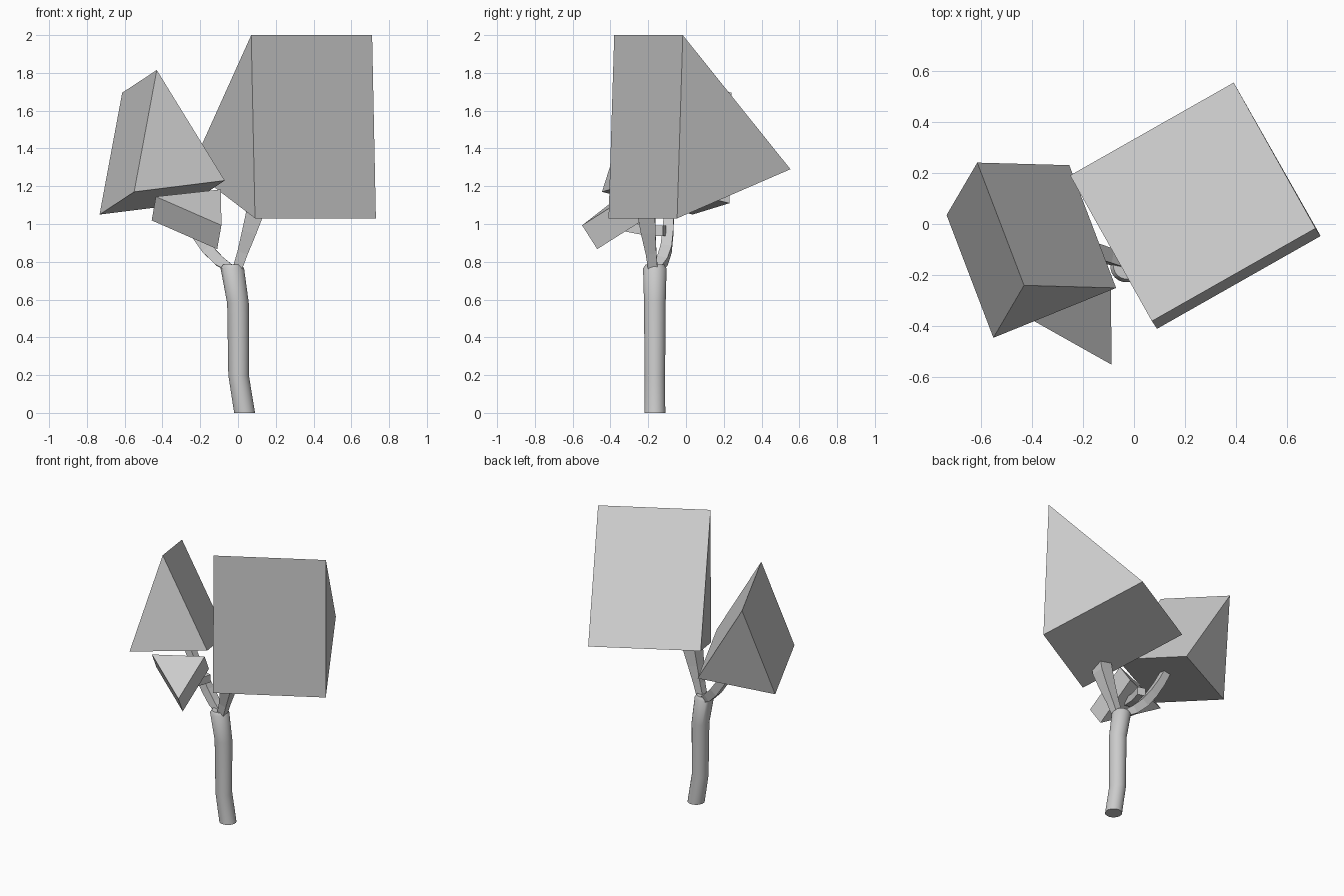
import bpy, bmesh, math
from mathutils import Vector

if "Cube" in bpy.data.objects:
    bpy.data.objects.remove(bpy.data.objects["Cube"])


def make_object(name, bm, smooth=False):
    bmesh.ops.recalc_face_normals(bm, faces=bm.faces[:])
    mesh = bpy.data.meshes.new(name)
    bm.to_mesh(mesh)
    bm.free()
    obj = bpy.data.objects.new(name, mesh)
    bpy.context.collection.objects.link(obj)
    if smooth:
        bpy.ops.object.select_all(action='DESELECT')
        obj.select_set(True)
        bpy.context.view_layer.objects.active = obj
        bpy.ops.object.shade_smooth_by_angle(angle=math.radians(40))
    return obj


def prism(name, triangle, offset):
    """Triangle extruded along an offset."""
    bm = bmesh.new()
    face = bm.faces.new([bm.verts.new(p) for p in triangle])
    new = bmesh.ops.extrude_face_region(bm, geom=[face], use_keep_orig=True)['geom']
    bmesh.ops.translate(bm, vec=Vector(offset),
                        verts=[v for v in new if isinstance(v, bmesh.types.BMVert)])
    return make_object(name, bm)


def tube(name, path, sides, level=False, smooth=False):
    """Closed tube through (x, y, z, radius) points; level keeps rings horizontal."""
    bm = bmesh.new()
    pts = [Vector(p[:3]) for p in path]
    rings = []
    for i, (c, p) in enumerate(zip(pts, path)):
        d = (pts[min(i + 1, len(pts) - 1)] - pts[max(i - 1, 0)]).normalized()
        if level:
            d = Vector((0, 0, 1))
        side = Vector((0, 1, 0)) if abs(d.y) < 0.8 else Vector((0, 0, 1))
        u = (side - d * side.dot(d)).normalized()
        w = d.cross(u)
        ring = []
        for k in range(sides):
            a = 2 * math.pi * (k + 0.5) / sides
            ring.append(bm.verts.new(c + p[3] * (u * math.cos(a) + w * math.sin(a))))
        rings.append(ring)
    for a, b in zip(rings, rings[1:]):
        for k in range(sides):
            n = (k + 1) % sides
            bm.faces.new((a[k], a[n], b[n], b[k]))
    bm.faces.new(rings[0][::-1])
    bm.faces.new(rings[-1])
    return make_object(name, bm, smooth)


# Trunk
tube("trunk", [(0.035, -0.165, 0, 0.056), (0.003, -0.165, 0.2, 0.055),
               (0, -0.165, 0.58, 0.058), (-0.03, -0.165, 0.765, 0.063),
               (-0.03, -0.165, 0.785, 0.05)], 20, level=True, smooth=True)

# Branches
tube("right_branch", [(-0.005, -0.175, 0.76, 0.035), (0.025, -0.185, 0.85, 0.04),
                      (0.06, -0.2, 0.96, 0.054), (0.09, -0.21, 1.06, 0.066),
                      (0.105, -0.21, 1.13, 0.066)], 4)
tube("left_branch", [(-0.04, -0.15, 0.765, 0.03), (-0.1, -0.125, 0.805, 0.04),
                     (-0.165, -0.105, 0.87, 0.042), (-0.23, -0.095, 0.96, 0.04),
                     (-0.29, -0.09, 1.06, 0.038), (-0.34, -0.085, 1.16, 0.036)], 4)
tube("front_twig", [(-0.16, -0.115, 0.965, 0.04), (-0.185, -0.2, 0.965, 0.038),
                    (-0.21, -0.31, 0.985, 0.036)], 4)

# Foliage prisms
prism("right_foliage", [(0.07, -0.38, 2.0), (0.09, -0.41, 1.03), (-0.25, 0.19, 1.29)],
      (0.64, 0.363, 0))
prism("left_foliage", [(-0.43, -0.24, 1.815), (-0.55, -0.445, 1.17), (-0.07, -0.25, 1.23)],
      (-0.183, 0.48, -0.12))
prism("front_foliage", [(-0.435, -0.355, 1.145), (-0.088, -0.55, 0.993), (-0.09, -0.25, 1.183)],
      (-0.022, 0.08, -0.126))
